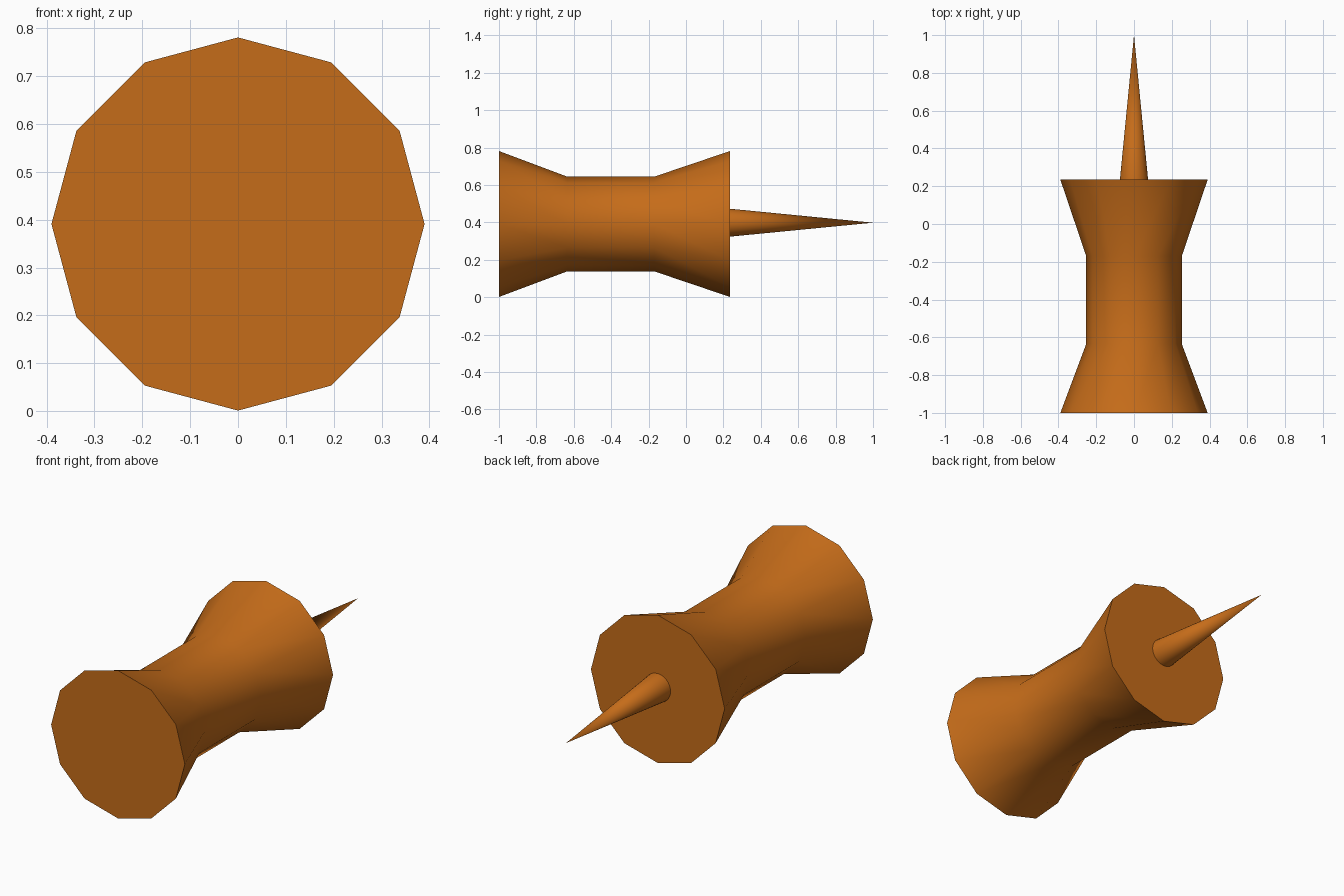
import bpy, bmesh, math

if "Cube" in bpy.data.objects:
    bpy.data.objects.remove(bpy.data.objects["Cube"])

mat = bpy.data.materials.new("orange_plastic")
mat.diffuse_color = (0.56, 0.15, 0.01, 1)
mat.use_nodes = True
mat.node_tree.nodes["Principled BSDF"].inputs["Base Color"].default_value = mat.diffuse_color


def lathe_y(name, profile, sides, cz):
    """Revolve (y, radius) pairs about the y axis; zero radius makes a tip."""
    bm = bmesh.new()
    rings = []
    for y, r in profile:
        if r == 0:
            rings.append([bm.verts.new((0, y, cz))] * sides)
            continue
        angles = [2 * math.pi * i / sides for i in range(sides)]
        rings.append([bm.verts.new((r * math.sin(a), y, cz + r * math.cos(a))) for a in angles])
    for a, b in zip(rings, rings[1:]):
        for i in range(sides):
            j = (i + 1) % sides
            bm.faces.new(dict.fromkeys((a[i], a[j], b[j], b[i])))
    for ring in (rings[0], rings[-1]):
        if ring[0] is not ring[1]:
            bm.faces.new(ring)
    bmesh.ops.recalc_face_normals(bm, faces=bm.faces)
    mesh = bpy.data.meshes.new(name)
    bm.to_mesh(mesh)
    bm.free()
    mesh.materials.append(mat)
    obj = bpy.data.objects.new(name, mesh)
    bpy.context.collection.objects.link(obj)
    bpy.ops.object.select_all(action='DESELECT')
    obj.select_set(True)
    bpy.context.view_layer.objects.active = obj
    bpy.ops.object.shade_smooth_by_angle(angle=math.radians(40))
    return obj


# Twelve-sided waisted grip
lathe_y("pin_grip", [(-1, 0.39), (-0.635, 0.253), (-0.17, 0.253), (0.235, 0.39)], 12, 0.391)

# Slender pointed needle, set into the grip's flat end
lathe_y("pin_needle", [(0.23, 0.075), (1, 0)], 32, 0.398)
